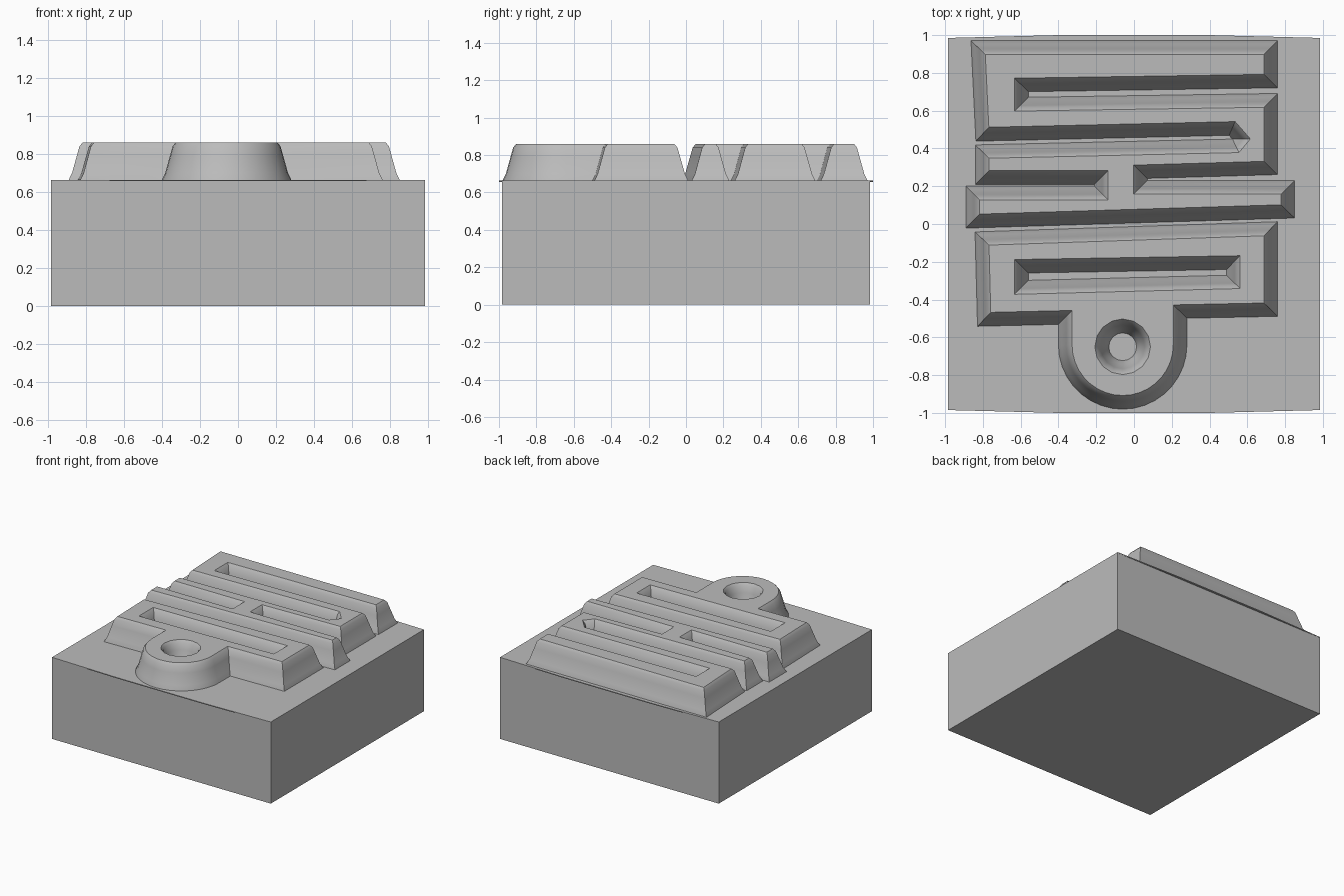
import bpy, bmesh, math
from mathutils import Vector
from mathutils.geometry import tessellate_polygon

cube = bpy.data.objects.get("Cube")
if cube:
    bpy.data.objects.remove(cube, do_unlink=True)

grey = bpy.data.materials.new("stone grey")
grey.use_nodes = True
colour = (0.5, 0.5, 0.5, 1)
grey.diffuse_color = colour
grey.node_tree.nodes["Principled BSDF"].inputs["Base Color"].default_value = colour

BASE, HALF = 0.66, 0.985
# Wall profile: height and outward flare
WALL = [(0.645, 0.063), (0.665, 0.06), (0.70, 0.043), (0.79, 0.018), (0.84, 0.004), (0.86, -0.012)]


def offset(loop, d):
    """Push a closed loop to the right of its travel, with mitred corners."""
    pts = [Vector(p) for p in loop]
    out = []
    for i, p in enumerate(pts):
        a = (p - pts[i - 1]).normalized()
        b = (pts[(i + 1) % len(pts)] - p).normalized()
        na, nb = Vector((a.y, -a.x)), Vector((b.y, -b.x))
        out.append(p + (na + nb) * d / (1 + na.dot(nb)))
    return out


def finish(name, bm, angle=30):
    mesh = bpy.data.meshes.new(name)
    bm.to_mesh(mesh)
    bm.free()
    mesh.materials.append(grey)
    obj = bpy.data.objects.new(name, mesh)
    bpy.context.collection.objects.link(obj)
    bpy.ops.object.select_all(action='DESELECT')
    obj.select_set(True)
    bpy.context.view_layer.objects.active = obj
    bpy.ops.object.shade_smooth_by_angle(angle=math.radians(angle))
    return obj


def relief(name, loops):
    """Raised island: first loop is the rim, the others are clockwise holes."""
    bm = bmesh.new()
    tops, bottoms = [], []
    for loop in loops:
        rings = [[bm.verts.new((*p, z)) for p in offset(loop, d)] for z, d in WALL]
        for low, high in zip(rings, rings[1:]):
            for i in range(len(low)):
                j = (i + 1) % len(low)
                bm.faces.new((low[i], low[j], high[j], high[i]))
        tops.append(rings[-1])
        bottoms.append(rings[0])
    for caps in (tops, bottoms):
        flat = [v for ring in caps for v in ring]
        for tri in tessellate_polygon([[v.co for v in ring] for ring in caps]):
            bm.faces.new([flat[i] for i in tri])
    bmesh.ops.recalc_face_normals(bm, faces=bm.faces)
    finish(name, bm)


def arc(cx, cy, r, start, end, n):
    angles = [math.radians(start + (end - start) * i / n) for i in range(n + 1)]
    return [(cx + r * math.cos(a), cy + r * math.sin(a)) for a in angles]


def prism(name, outline, z0, z1):
    bm = bmesh.new()
    face = bm.faces.new([bm.verts.new((x, y, z0)) for x, y in outline])
    top = bmesh.ops.extrude_face_region(bm, geom=[face])["geom"]
    bmesh.ops.translate(bm, vec=(0, 0, z1 - z0),
                        verts=[v for v in top if isinstance(v, bmesh.types.BMVert)])
    bmesh.ops.recalc_face_normals(bm, faces=bm.faces)
    finish(name, bm)


# Block, and its thin top skin that bows out a little at front and back
prism("block", [(-HALF, -HALF), (HALF, -HALF), (HALF, HALF), (-HALF, HALF)], 0, BASE)
bow = [(-HALF, -HALF), (-0.4, -1), (0.4, -1), (HALF, -HALF)]
prism("top_skin", bow + [(-x, -y) for x, y in bow], BASE - 0.003, BASE + 0.004)

# Back island: winding bars divided by grooves open to the sides
winding = [
    (-0.80, 0.91), (-0.78, 0.50), (0.53, 0.53), (0.60, 0.45), (0.55, 0.39),
    (-0.78, 0.36), (-0.78, 0.27), (-0.15, 0.27), (-0.15, 0.14),
    (-0.83, 0.14), (-0.83, 0.04), (0.79, 0.09), (0.79, 0.17),
    (0.01, 0.17), (0.01, 0.30), (0.70, 0.32), (0.70, 0.63),
    (-0.62, 0.61), (-0.62, 0.76), (0.70, 0.78), (0.70, 0.91)]
relief("winding_bars", [winding])

# Front island: slotted bar with a round eyelet
cx, cy = -0.06, -0.64
rim = [(-0.78, -0.10), (-0.77, -0.48), (-0.34, -0.47)]
rim += arc(cx, cy, 0.28, 180, 360, 18)
rim += [(0.22, -0.44), (0.70, -0.43), (0.70, -0.05)]
slot = [(-0.62, -0.20), (0.55, -0.18), (0.55, -0.33), (-0.62, -0.36)]
eye = arc(cx, cy - 0.01, 0.135, 360, 0, 16)[:-1]
relief("slotted_bar_with_eyelet", [rim, slot, eye])
